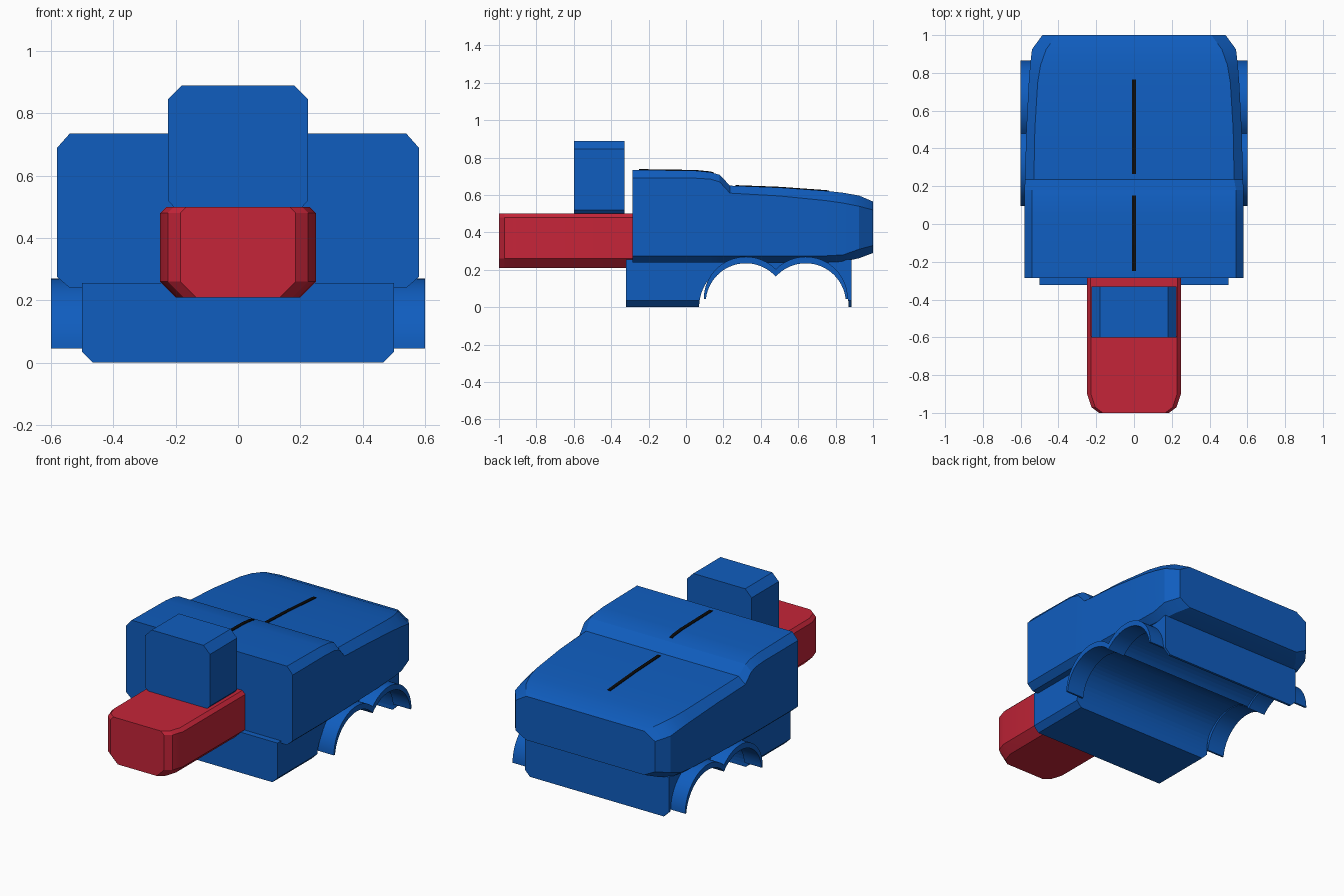
import bpy, bmesh, math

cube = bpy.data.objects.get("Cube")
if cube:
    bpy.data.objects.remove(cube, do_unlink=True)


def material(name, rgb):
    m = bpy.data.materials.new(name)
    m.use_nodes = True
    m.diffuse_color = (*rgb, 1)
    m.node_tree.nodes["Principled BSDF"].inputs["Base Color"].default_value = (*rgb, 1)
    return m


BLUE = material("blue", (0.005, 0.11, 0.52))
RED = material("red", (0.56, 0.018, 0.04))
BLACK = material("black", (0.003, 0.003, 0.003))


def shade(obj, angle=20):
    bpy.ops.object.select_all(action="DESELECT")
    obj.select_set(True)
    bpy.context.view_layer.objects.active = obj
    bpy.ops.object.shade_smooth_by_angle(angle=math.radians(angle))


def loft(name, rings, mat):
    """Skin a list of equal-length closed point rings and cap both ends."""
    bm = bmesh.new()
    rows = [[bm.verts.new(p) for p in ring] for ring in rings]
    n = len(rows[0])
    for a, b in zip(rows, rows[1:]):
        for i in range(n):
            j = (i + 1) % n
            bm.faces.new((a[i], a[j], b[j], b[i]))
    bm.faces.new(rows[0])
    bm.faces.new(rows[-1])
    bmesh.ops.recalc_face_normals(bm, faces=bm.faces)
    mesh = bpy.data.meshes.new(name)
    bm.to_mesh(mesh)
    bm.free()
    mesh.materials.append(mat)
    obj = bpy.data.objects.new(name, mesh)
    bpy.context.collection.objects.link(obj)
    shade(obj)
    return obj


def octagon(y, half, bot_half, top_half, z0, z1, z2, z3):
    """Box section at y with clipped lower and upper corners."""
    right = [(bot_half, z0), (half, z1), (half, z2), (top_half, z3)]
    pts = right + [(-x, z) for x, z in reversed(right)]
    return [(x, y, z) for x, z in pts]


# Main body: y, half width, crease half width, then the four heights
body = [
    (-0.285, 0.58, 0.54, 0.24, 0.275, 0.69, 0.735),
    (0.05, 0.58, 0.54, 0.24, 0.275, 0.69, 0.73),
    (0.13, 0.58, 0.54, 0.24, 0.275, 0.685, 0.722),
    (0.18, 0.58, 0.54, 0.24, 0.275, 0.67, 0.708),
    (0.235, 0.577, 0.53, 0.24, 0.275, 0.61, 0.65),
    (0.50, 0.57, 0.525, 0.24, 0.275, 0.595, 0.64),
    (0.75, 0.557, 0.51, 0.24, 0.275, 0.57, 0.622),
    (0.84, 0.55, 0.495, 0.243, 0.28, 0.557, 0.612),
    (0.925, 0.54, 0.465, 0.262, 0.31, 0.54, 0.597),
    (1.0, 0.485, 0.41, 0.29, 0.33, 0.52, 0.565),
]
loft("main_body", [octagon(y, h, c, c, *z) for y, h, c, *z in body], BLUE)

# Front arm with rounded nose
nose = [(-1.0, 0.185), (-0.97, 0.225), (-0.9, 0.248), (-0.27, 0.25)]
loft("front_arm", [octagon(y, h, h - 0.05, h - 0.02, 0.21, 0.26, 0.48, 0.5)
                   for y, h in nose], RED)

# Upright block on the arm
loft("top_block", [octagon(y, 0.225, 0.205, 0.18, 0.499, 0.52, 0.845, 0.89)
                   for y in (-0.6, -0.33)], BLUE)

# Lower chassis with two wheel tunnels cut across it
chassis = loft("chassis", [octagon(y, 0.5, 0.465, 0.5, 0, 0.035, 0.2, 0.255)
                           for y in (-0.322, 0.885)], BLUE)
for y in (0.31, 0.63):
    bpy.ops.mesh.primitive_cylinder_add(vertices=64, radius=0.24, depth=1.4,
                                        location=(0, y, 0),
                                        rotation=(0, math.pi / 2, 0))
    cutter = bpy.context.object
    cutter.name = "wheel_cutter"
    cutter.hide_render = True
    cutter.data.materials.append(BLUE)
    cut = chassis.modifiers.new("wheel_tunnel", "BOOLEAN")
    cut.operation = "DIFFERENCE"
    cut.solver = "EXACT"
    cut.object = cutter
    bpy.context.view_layer.objects.active = chassis
    bpy.ops.object.modifier_apply(modifier=cut.name)
    bpy.data.objects.remove(cutter, do_unlink=True)
shade(chassis)

# Double-arch wheel fenders, one on each side
MID, STEPS = 0.48, 24


def arch(cz, r):
    """Two joined arcs, front to back, meeting halfway between the wheels."""
    start = math.pi - math.asin((0.045 - cz) / r)
    end = math.acos((MID - 0.32) / r)
    front = []
    for i in range(STEPS + 1):
        a = start + (end - start) * i / STEPS
        front.append((0.32 + r * math.cos(a), cz + r * math.sin(a)))
    return front + [(2 * MID - y, z) for y, z in reversed(front[:-1])]


outer, inner = arch(0.045, 0.225), arch(0.02, 0.215)
for side, name in ((1, "left_fender"), (-1, "right_fender")):
    xa, xb = side * 0.48, side * 0.6
    loft(name, [[(xa, *o), (xb, *o), (xb, *i), (xa, *i)]
                for o, i in zip(outer, inner)], BLUE)


# Thin centre stripes following the body's top line
def top_height(y):
    for a, b in zip(body, body[1:]):
        if y <= b[0]:
            return a[-1] + (b[-1] - a[-1]) * (y - a[0]) / (b[0] - a[0])


for name, y0, y1 in (("front_stripe", -0.25, 0.15), ("rear_stripe", 0.265, 0.765)):
    inside = [s[0] for s in body if y0 < s[0] < y1]
    rings = []
    for y in [y0, *inside, y1]:
        z = top_height(y)
        rings.append([(-0.011, y, z - 0.003), (0.011, y, z - 0.003),
                      (0.011, y, z + 0.004), (-0.011, y, z + 0.004)])
    loft(name, rings, BLACK)
